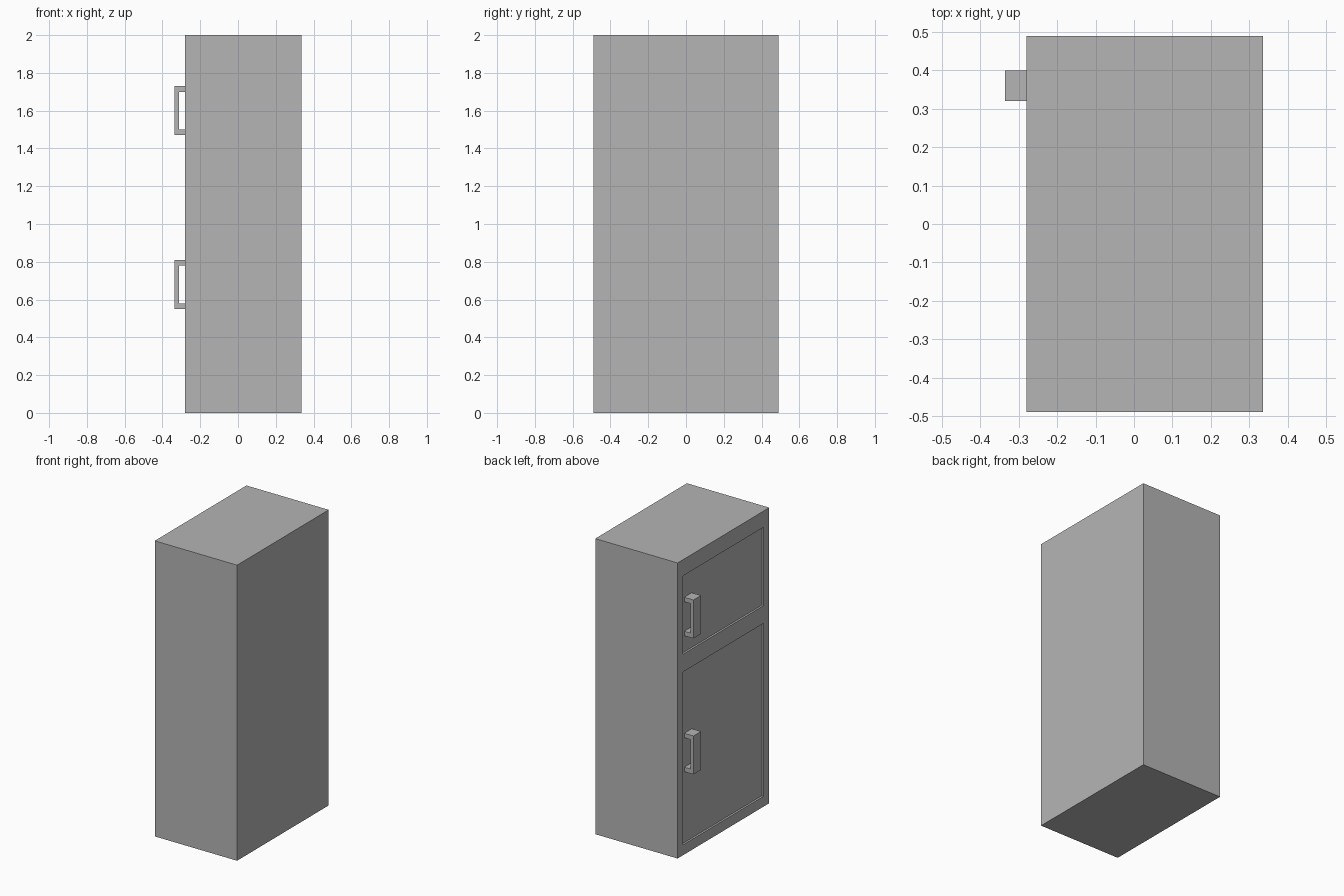
import bpy, bmesh

if "Cube" in bpy.data.objects:
    bpy.data.objects.remove(bpy.data.objects["Cube"])

grey = bpy.data.materials.new("plain grey")
grey.diffuse_color = (0.46, 0.46, 0.46, 1)
grey.use_nodes = True
grey.node_tree.nodes["Principled BSDF"].inputs["Base Color"].default_value = grey.diffuse_color

X0, X1, Y = -0.28, 0.336, 0.49      # door face, rear face, half width
DEPTH = 0.013                       # door recess
PANEL_Y = 0.43
DOORS = [(0.07, 1.24), (1.36, 1.89)]
HANDLES = [(0.55, 0.81), (1.47, 1.73)]


def finish(bm, name):
    bmesh.ops.recalc_face_normals(bm, faces=bm.faces)
    mesh = bpy.data.meshes.new(name)
    bm.to_mesh(mesh)
    bm.free()
    mesh.materials.append(grey)
    obj = bpy.data.objects.new(name, mesh)
    bpy.context.collection.objects.link(obj)
    return obj


# Cabinet: door side is a grid of faces, its door cells pushed inwards
bm = bmesh.new()
bmesh.ops.create_cube(bm, size=1)
for v in bm.verts:
    v.co = (X1 if v.co.x > 0 else X0, Y if v.co.y > 0 else -Y, 2 if v.co.z > 0 else 0)
cuts = [((0, s * PANEL_Y, 0), (0, 1, 0)) for s in (-1, 1)]
cuts += [((0, 0, z), (0, 0, 1)) for door in DOORS for z in door]
for co, no in cuts:
    bmesh.ops.bisect_plane(bm, geom=bm.verts[:] + bm.edges[:] + bm.faces[:],
                           plane_co=co, plane_no=no)
bm.normal_update()


def is_door(face):
    c = face.calc_center_median()
    return (face.normal.x < -0.9 and abs(c.y) < PANEL_Y
            and any(a < c.z < b for a, b in DOORS))


for face in [f for f in bm.faces if is_door(f)]:
    new = bmesh.ops.extrude_discrete_faces(bm, faces=[face])["faces"][0]
    for v in new.verts:
        v.co.x += DEPTH
finish(bm, "cabinet")

# Handles: C-shaped profile, extruded sideways and set on the recessed doors
for name, (lo, hi) in zip(("lower_handle", "upper_handle"), HANDLES):
    t, out, base, inner = 0.03, -0.336, X0 + DEPTH, -0.312
    profile = [(base, lo), (out, lo), (out, hi), (base, hi),
               (base, hi - t), (inner, hi - t), (inner, lo + t), (base, lo + t)]
    bm = bmesh.new()
    face = bm.faces.new([bm.verts.new((x, 0.32, z)) for x, z in profile])
    geom = bmesh.ops.extrude_face_region(bm, geom=[face])["geom"]
    bmesh.ops.translate(bm, vec=(0, 0.08, 0),
                        verts=[g for g in geom if isinstance(g, bmesh.types.BMVert)])
    finish(bm, name)
